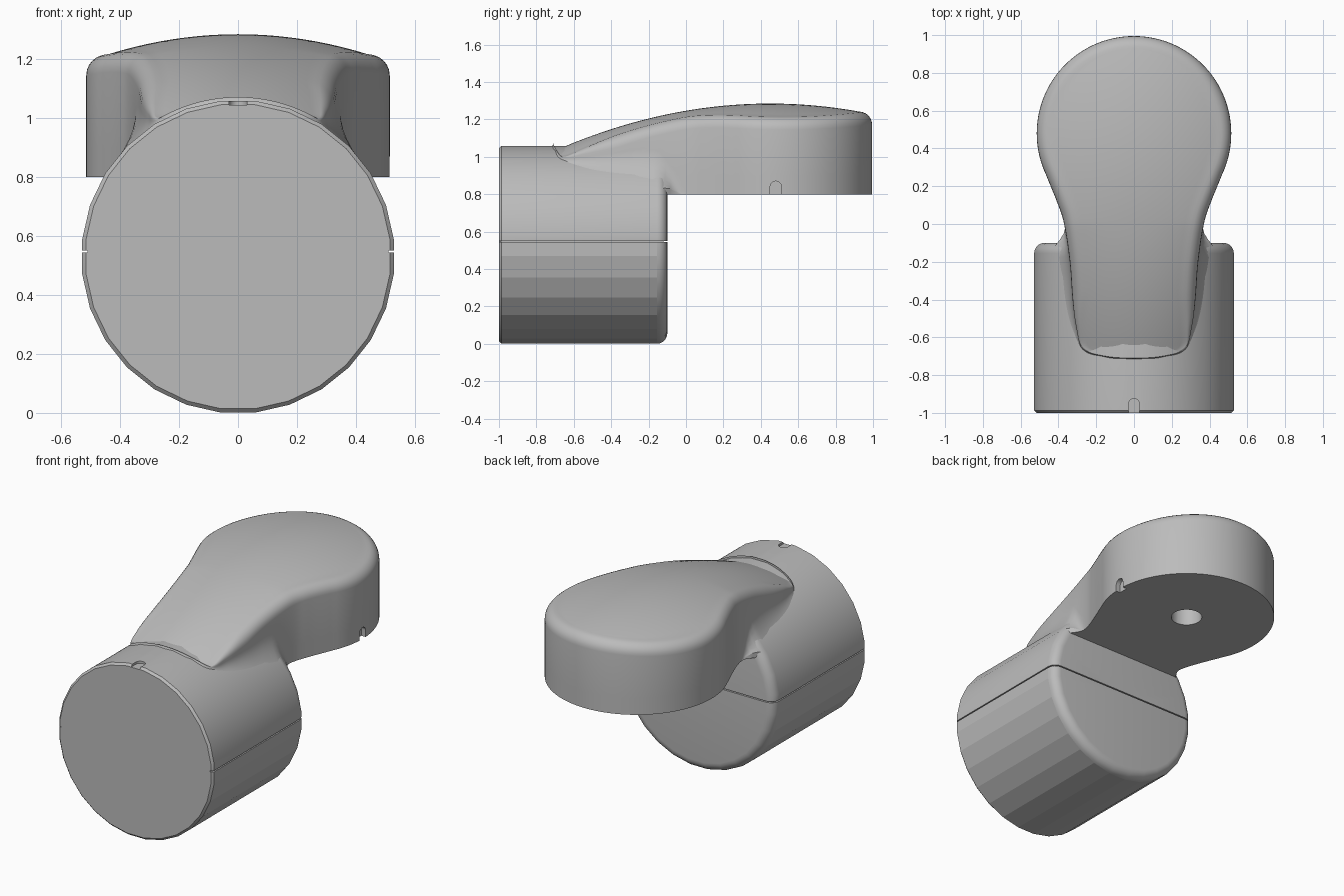
import bpy, bmesh, math
from mathutils import Vector, Matrix

if "Cube" in bpy.data.objects:
    bpy.data.objects.remove(bpy.data.objects["Cube"], do_unlink=True)

grey = bpy.data.materials.new("plain_grey")
grey.use_nodes = True
grey.diffuse_color = (0.5, 0.5, 0.5, 1)
grey.node_tree.nodes["Principled BSDF"].inputs["Base Color"].default_value = (0.5, 0.5, 0.5, 1)

R, MID = 0.532, 0.53          # barrel radius and axis height
FRONT, BACK = -1.0, -0.1      # barrel ends
HEAD_Y, HEAD_R, UNDER = 0.48, 0.515, 0.8


def finish(bm, name):
    bmesh.ops.remove_doubles(bm, verts=bm.verts, dist=0.0005)
    bmesh.ops.dissolve_degenerate(bm, edges=bm.edges, dist=0.0002)
    bmesh.ops.recalc_face_normals(bm, faces=bm.faces)
    mesh = bpy.data.meshes.new(name)
    bm.to_mesh(mesh)
    bm.free()
    mesh.materials.append(grey)
    ob = bpy.data.objects.new(name, mesh)
    bpy.context.collection.objects.link(ob)
    return ob


def activate(ob):
    bpy.ops.object.select_all(action='DESELECT')
    ob.select_set(True)
    bpy.context.view_layer.objects.active = ob


def cut(ob, cutter):
    mod = ob.modifiers.new("cut", 'BOOLEAN')
    mod.operation, mod.object = 'DIFFERENCE', cutter
    activate(ob)
    bpy.ops.object.modifier_apply(modifier=mod.name)
    bpy.data.objects.remove(cutter, do_unlink=True)


def box(center, size):
    bm = bmesh.new()
    m = Matrix.Translation(center) @ Matrix.Diagonal((*size, 1))
    bmesh.ops.create_cube(bm, size=1, matrix=m)
    return finish(bm, "box_cutter")


def rod(center, radius, depth, axis):
    bm = bmesh.new()
    m = Matrix.Translation(center) @ Vector((0, 0, 1)).rotation_difference(Vector(axis)).to_matrix().to_4x4()
    bmesh.ops.create_cone(bm, cap_ends=True, segments=32, radius1=radius, radius2=radius, depth=depth, matrix=m)
    return finish(bm, "rod_cutter")


def skin(bm, rows, close=False):
    grid = [[bm.verts.new(p) for p in row] for row in rows]
    pairs = list(zip(grid, grid[1:])) + ([(grid[-1], grid[0])] if close else [])
    for a, b in pairs:
        for i in range(len(a) - 1):
            bm.faces.new((a[i], a[i + 1], b[i + 1], b[i]))


# Barrel: lathed profile with a chamfered front and a rounded back
SIDES, ROUND = 28, 0.055
profile = [(0, FRONT), (R - 0.013, FRONT), (R, FRONT + 0.013)]
for i in range(7):
    t = math.pi / 2 * i / 6
    profile.append((R - ROUND + ROUND * math.cos(t), BACK - ROUND + ROUND * math.sin(t)))
profile.append((0, BACK))
rows = []
for i in range(SIDES):
    t = math.tau * (i + 0.5) / SIDES
    rows.append([(r * math.sin(t), y, MID + r * math.cos(t)) for r, y in profile])
bm = bmesh.new()
skin(bm, rows, True)
barrel = finish(bm, "barrel")

# Seam groove on the sides and back, and the front notch
SEAM = 0.547
for side in (-1, 1):
    cut(barrel, box((side * 0.54, -0.55, SEAM), (0.06, 1.0, 0.007)))
cut(barrel, box((0, BACK + 0.01, SEAM), (1.2, 0.06, 0.007)))
cut(barrel, box((0, -0.985, 1.09), (0.06, 0.06, 0.09)))
cut(barrel, rod((0, -0.955, 1.09), 0.03, 0.09, (0, 0, 1)))


# Arm: plan outline of one half, from the front tip to the back of the head
def catmull(pts, steps):
    out = []
    for a, b, c, d in zip(pts, pts[1:], pts[2:], pts[3:]):
        for i in range(steps):
            t = i / steps
            out.append(0.5 * (2 * b + (c - a) * t + (2 * a - 5 * b + 4 * c - d) * t * t
                              + (3 * b - a - 3 * c + d) * t ** 3))
    return out


def arc(deg):
    t = math.radians(deg)
    return Vector((HEAD_R * math.cos(t), HEAD_Y + HEAD_R * math.sin(t)))


neck = [Vector(p) for p in ((-0.15, -0.7), (0, -0.71), (0.15, -0.7), (0.27, -0.66), (0.305, -0.55),
                            (0.325, -0.4), (0.34, -0.2), (0.37, 0), (0.405, 0.11))]
outline = catmull(neck + [arc(-25), arc(-15)], 7) + [arc(-25 + 2.5 * i) for i in range(47)]


def top(x, y):
    bulge = 0.35 + 0.4 * min(1, max(0, -y / 0.65))
    return 1.285 - 0.19 * (y - 0.45) ** 2 - bulge * x * x


def barrel_top(x):
    return MID + math.sqrt(max(0, R * R - x * x))


# Each section runs under, up a flared wall, round the top edge and over the crown
rows = []
for i, p in enumerate(outline):
    before = outline[i - 1] if i else Vector((-outline[1].x, outline[1].y))
    after = outline[i + 1] if i + 1 < len(outline) else Vector((-before.x, before.y))
    d = (after - before).normalized()
    n = Vector((d.y, -d.x))
    s = min(1, max(0, (-0.02 - p.y) / 0.14))
    s = s * s * (3 - 2 * s)
    zc = UNDER + s * (barrel_top(p.x) - UNDER)
    h = max(top(p.x, p.y) - zc, 0.02)
    edge, flare = min(0.07, h / 2), min(0.1, h / 2)
    foot = p + n * flare * s
    zb = UNDER + s * (barrel_top(foot.x) - 0.008 - UNDER)
    row = [(foot.x * k / 4, foot.y, UNDER) for k in range(5)]
    for k in range(7):
        t = k / 6
        q = p + n * flare * s * (1 - t) ** 2
        row.append((q.x, q.y, (1 - t) ** 2 * zb + 2 * t * (1 - t) * zc + t * t * (zc + flare)))
    q = p - n * edge
    rim = top(q.x, q.y) - edge
    for k in range(7):
        t = math.pi / 2 * k / 6
        e = p - n * edge * (1 - math.cos(t))
        row.append((e.x, e.y, rim + edge * math.sin(t)))
    for k in range(1, 11):
        x = q.x * (1 - k / 10)
        row.append((x, q.y, top(x, q.y)))
    rows.append([(max(0, x), y, z) for x, y, z in row])
bm = bmesh.new()
skin(bm, rows)
skin(bm, [[(-x, y, z) for x, y, z in row] for row in rows])
arm = finish(bm, "arm")

# Socket under the head and the arched notch in its left side
cut(arm, rod((0, HEAD_Y, UNDER), 0.09, 0.5, (0, 0, 1)))
cut(arm, box((0.53, HEAD_Y, 0.81), (0.09, 0.06, 0.06)))
cut(arm, rod((0.53, HEAD_Y, 0.84), 0.03, 0.09, (1, 0, 0)))

# Smooth shading, with the lower barrel wall left faceted
for ob in (barrel, arm):
    activate(ob)
    bpy.ops.object.shade_smooth_by_angle(angle=math.radians(35))
for f in barrel.data.polygons:
    if f.center.z < MID and abs(f.normal.y) < 0.05:
        f.use_smooth = False
